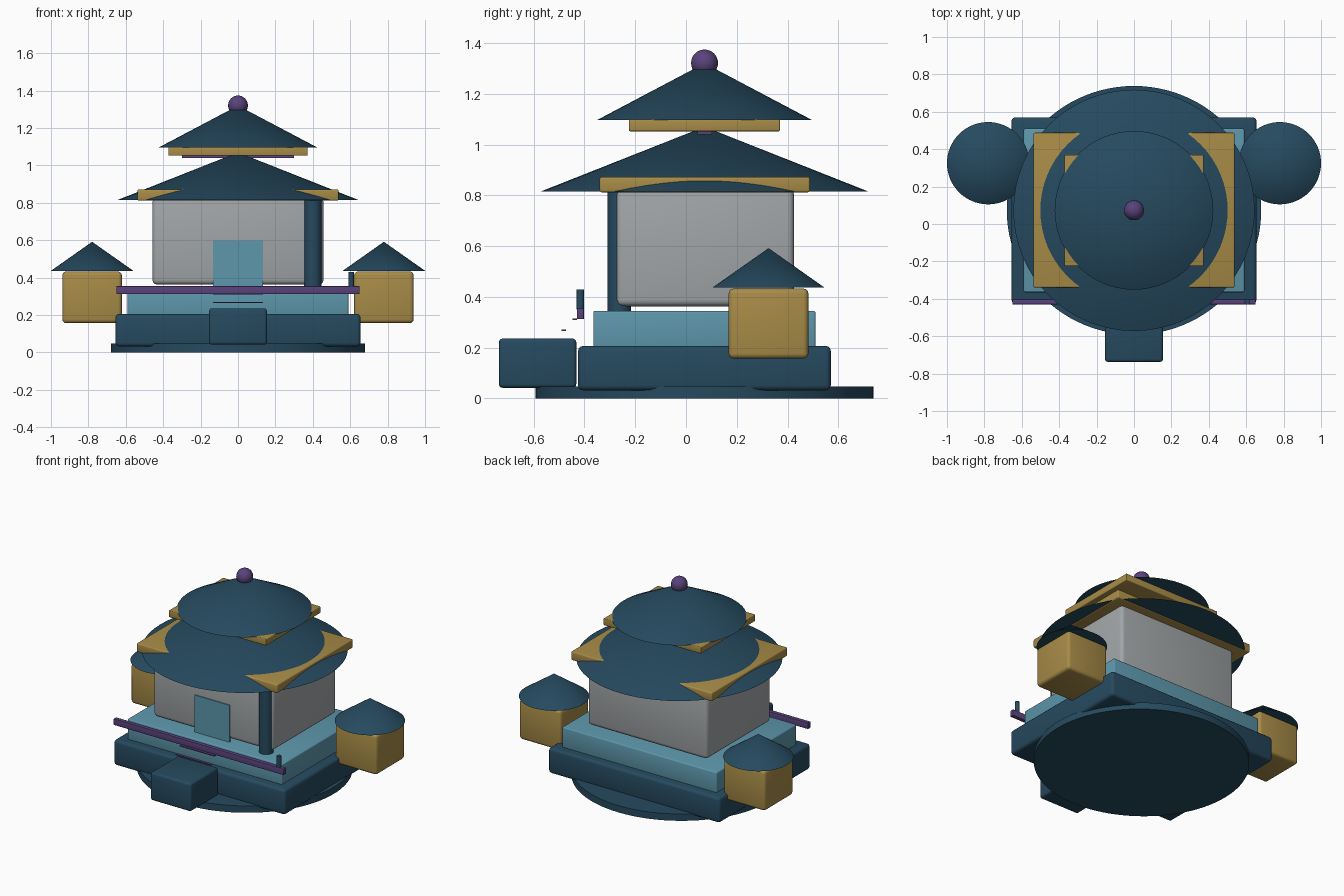
import bpy
import math

default_cube = bpy.data.objects.get("Cube")
if default_cube:
    bpy.data.objects.remove(default_cube, do_unlink=True)


def material(name, rgb):
    mat = bpy.data.materials.new(name)
    mat.use_nodes = True
    colour = (*rgb, 1)
    mat.diffuse_color = colour
    mat.node_tree.nodes["Principled BSDF"].inputs["Base Color"].default_value = colour
    return mat


NAVY = material("navy", (0.019, 0.068, 0.115))
TAN = material("tan", (0.39, 0.26, 0.063))
TEAL = material("teal", (0.11, 0.31, 0.41))
GREY = material("grey", (0.36, 0.38, 0.39))
PURPLE = material("purple", (0.10, 0.055, 0.20))

AXIS_Y = 0.073  # shared centre line of the hall and its roofs


def finish(name, mat):
    obj = bpy.context.object
    obj.name = name
    obj.data.materials.append(mat)
    bpy.ops.object.shade_smooth_by_angle(angle=math.radians(35))
    return obj


def box(name, mat, x, y, z, bevel=0.0):
    """Box from (min, max) ranges, with rounded edges."""
    spans = (x, y, z)
    bpy.ops.mesh.primitive_cube_add(size=1, location=[(a + b) / 2 for a, b in spans])
    obj = bpy.context.object
    obj.scale = [b - a for a, b in spans]
    bpy.ops.object.transform_apply(location=False, rotation=False, scale=True)
    if bevel:
        mod = obj.modifiers.new("Bevel", "BEVEL")
        mod.width = bevel
        mod.segments = 3
        bpy.ops.object.modifier_apply(modifier=mod.name)
    return finish(name, mat)


def cylinder(name, mat, x, y, z, radius, sides=32):
    bpy.ops.mesh.primitive_cylinder_add(vertices=sides, radius=radius, depth=z[1] - z[0],
                                        location=(x, y, sum(z) / 2))
    return finish(name, mat)


def cone(name, mat, x, y, z, radius):
    bpy.ops.mesh.primitive_cone_add(vertices=64, radius1=radius, radius2=0,
                                    depth=z[1] - z[0], location=(x, y, sum(z) / 2))
    return finish(name, mat)


def wide(half):
    return (-half, half)


# Ground disc, slightly oval, and stepped foundation
disc = cylinder("ground_disc", NAVY, 0, AXIS_Y, (0, 0.047), 0.665, 96)
disc.scale.x = 1.023
box("plinth", NAVY, wide(0.655), (-0.425, 0.57), (0.032, 0.207), 0.02)
box("terrace", TEAL, wide(0.59), (-0.365, 0.51), (0.195, 0.345), 0.008)
box("entrance_block", NAVY, wide(0.155), (-0.737, -0.432), (0.042, 0.236), 0.015)

# Thin stair treads
for i in range(2):
    y, z = -0.49 + 0.043 * i, 0.265 + 0.044 * i
    box(f"stair_tread_{i + 1}", PURPLE, wide(0.133), (y, y + 0.018), (z, z + 0.006))

# Hall, door and porch column
box("hall", GREY, wide(0.457), (-0.275, 0.425), (0.363, 0.83), 0.025)
box("door", TEAL, wide(0.133), (-0.282, -0.274), (0.345, 0.6))
cylinder("porch_column", NAVY, 0.4, -0.263, (0.34, 0.812), 0.046)

# Front rail and its post
box("rail", PURPLE, wide(0.65), (-0.43, -0.402), (0.312, 0.355), 0.003)
cylinder("rail_post", NAVY, 0.605, -0.416, (0.35, 0.43), 0.015, 16)

# Two-tier roof with square eaves cutting through the round cones
box("lower_eave", TAN, wide(0.538), (-0.34, 0.488), (0.812, 0.872), 0.008)
cone("lower_roof", NAVY, 0, AXIS_Y, (0.815, 1.07), 0.645)
box("roof_beam", PURPLE, wide(0.3), (0.045, 0.103), (1.04, 1.06))
box("upper_eave", TAN, wide(0.372), (-0.225, 0.37), (1.052, 1.099), 0.005)
cone("upper_roof", NAVY, 0, AXIS_Y, (1.096, 1.32), 0.424)

# Finial ball
bpy.ops.mesh.primitive_uv_sphere_add(segments=32, ring_count=16, radius=0.053,
                                     location=(0, AXIS_Y, 1.321))
finish("finial", PURPLE)

# Side turrets
for side, label in ((1, "left"), (-1, "right")):
    x = 0.78 * side
    box(f"{label}_turret", TAN, (x - 0.159, x + 0.159), (0.168, 0.482), (0.157, 0.433), 0.02)
    cone(f"{label}_turret_roof", NAVY, x, 0.325, (0.437, 0.592), 0.22)
